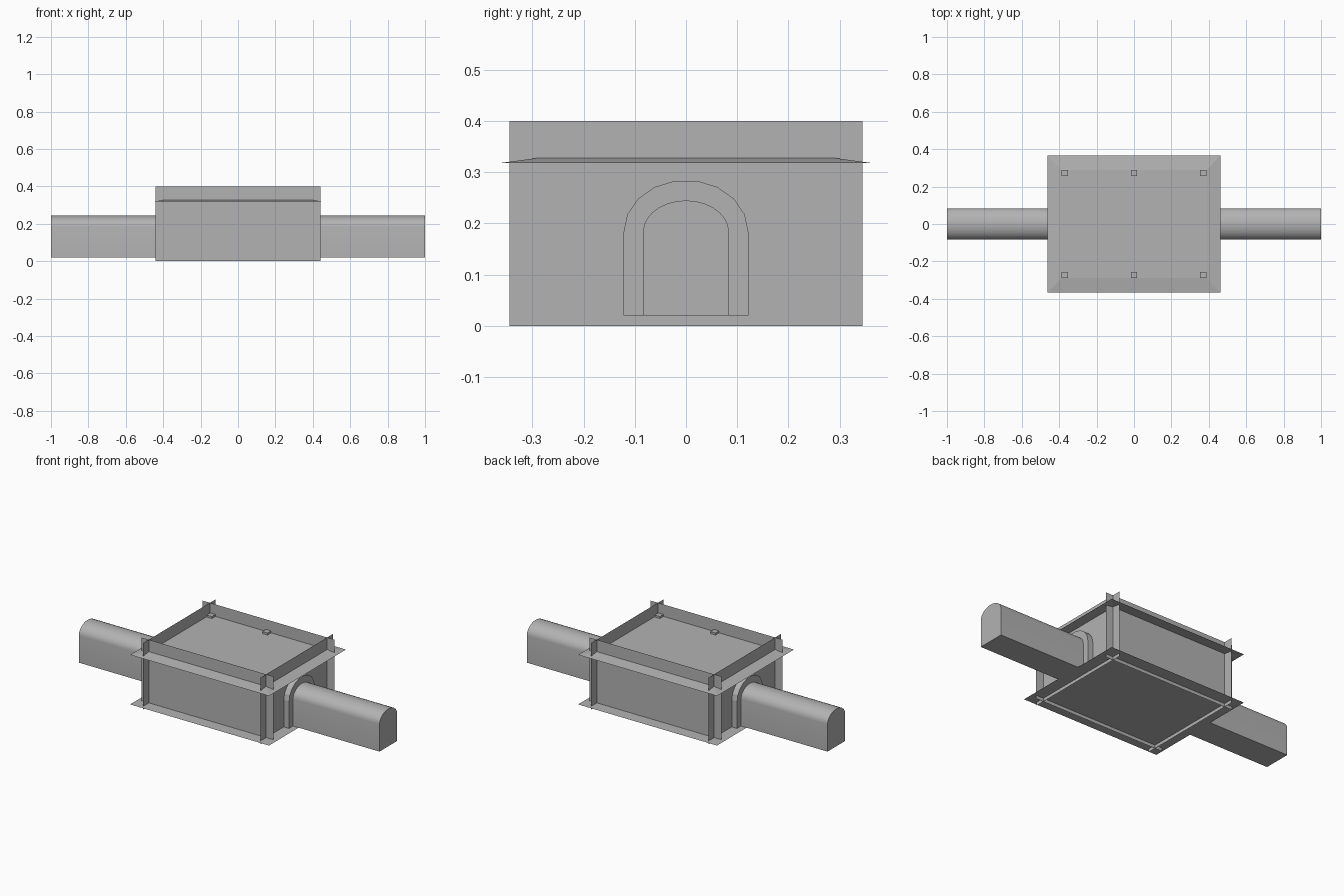
import bpy
import math

cube = bpy.data.objects.get("Cube")
if cube:
    bpy.data.objects.remove(cube, do_unlink=True)

grey = bpy.data.materials.new("stone grey")
grey.use_nodes = True
grey.diffuse_color = (0.45, 0.45, 0.45, 1)
grey.node_tree.nodes["Principled BSDF"].inputs["Base Color"].default_value = (0.45, 0.45, 0.45, 1)

WALL_X, WALL_Y = 0.39, 0.29      # wall planes
OUT_X, OUT_Y = 0.462, 0.365      # floor and ceiling overhang
FLOOR_Z, CEIL_Z, EAVE_Z = 0.02, 0.328, 0.318


def make(name, verts, faces):
    mesh = bpy.data.meshes.new(name)
    mesh.from_pydata(verts, [], faces)
    mesh.materials.append(grey)
    mesh.update()
    obj = bpy.data.objects.new(name, mesh)
    bpy.context.collection.objects.link(obj)
    return obj


def rect(x, y, z):
    return [(-x, -y, z), (x, -y, z), (x, y, z), (-x, y, z)]


def arch_profile(half, rise, spring, steps):
    """Round-topped outline in the y-z plane, foot to foot."""
    pts = [(half, FLOOR_Z)]
    for i in range(steps + 1):
        a = math.pi * i / steps
        pts.append((half * math.cos(a), spring + rise * math.sin(a)))
    return pts + [(-half, FLOOR_Z)]


# Floor sheet and ceiling sheet with sloping eaves
make("floor", rect(OUT_X, OUT_Y, FLOOR_Z), [(0, 1, 2, 3)])
eaves = [(i, (i + 1) % 4, (i + 1) % 4 + 4, i + 4) for i in range(4)]
make("ceiling", rect(OUT_X, OUT_Y, EAVE_Z) + rect(WALL_X, WALL_Y, CEIL_Z),
     eaves + [(4, 5, 6, 7)])

# Thin crossing walls
for name, s in (("front", -1), ("back", 1)):
    y = s * WALL_Y
    make(name + "_wall", [(-0.44, y, 0), (0.44, y, 0), (0.44, y, 0.4), (-0.44, y, 0.4)],
         [(0, 1, 2, 3) if s < 0 else (3, 2, 1, 0)])
for name, s in (("right", -1), ("left", 1)):
    x = s * WALL_X
    make(name + "_wall", [(x, -0.345, 0), (x, 0.345, 0), (x, 0.345, 0.4), (x, -0.345, 0.4)],
         [(0, 1, 2, 3) if s > 0 else (3, 2, 1, 0)])

# Square pillars along the front and back walls
for row, y in (("front", -0.273), ("back", 0.273)):
    for col, x in (("right", -0.37), ("middle", 0), ("left", 0.37)):
        h = 0.017
        verts = [(x + a, y + b, z) for z in (FLOOR_Z, 0.34)
                 for a, b in ((-h, -h), (h, -h), (h, h), (-h, h))]
        make(f"{row}_{col}_pillar", verts, eaves + [(3, 2, 1, 0), (4, 5, 6, 7)])

for side, s in (("right", -1), ("left", 1)):
    # Tunnel: closed round-topped prism
    prof = arch_profile(0.084, 0.062, 0.183, 14)
    n = len(prof)
    verts = [(s * x, y, z) for x in (WALL_X, 1.0) for y, z in prof]
    faces = [(i, (i + 1) % n, (i + 1) % n + n, i + n) for i in range(n)]
    faces += [tuple(range(n)), tuple(range(2 * n - 1, n - 1, -1))]
    if s > 0:
        faces = [f[::-1] for f in faces]
    tunnel = make(side + "_tunnel", verts, faces)
    bpy.ops.object.select_all(action='DESELECT')
    tunnel.select_set(True)
    bpy.context.view_layer.objects.active = tunnel
    bpy.ops.object.shade_smooth_by_angle(angle=math.radians(35))

    # Arch surround made of straight blocks
    outer = arch_profile(0.122, 0.102, 0.183, 9)
    inner = arch_profile(0.082, 0.061, 0.183, 9)
    m = len(outer)
    verts = [(s * x, y, z) for x in (0.365, 0.425) for p in (outer, inner) for y, z in p]
    faces = []
    for i in range(m - 1):
        for a, b in ((0, 2), (2, 3), (3, 1), (1, 0)):
            faces.append((a * m + i, a * m + i + 1, b * m + i + 1, b * m + i))
    faces += [(0, 2 * m, 3 * m, m), (2 * m - 1, 4 * m - 1, 3 * m - 1, m - 1)]
    if s < 0:
        faces = [f[::-1] for f in faces]
    make(side + "_arch", verts, faces)
